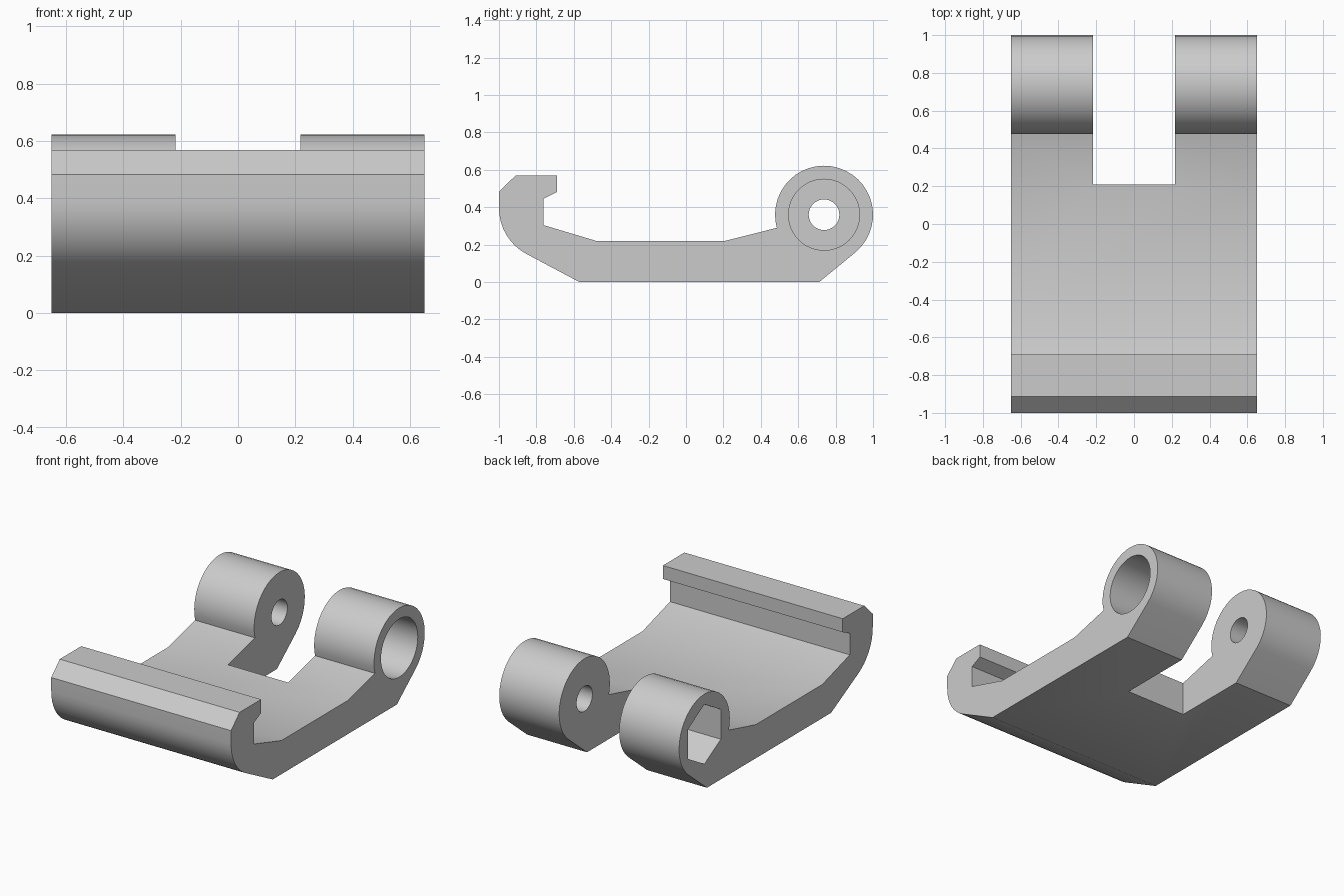
import bpy, bmesh
from math import sin, cos, pi, radians
from mathutils import Vector

default = bpy.data.objects.get("Cube")
if default:
    bpy.data.objects.remove(default, do_unlink=True)

HALF_WIDTH = 0.65
SLOT_HALF = 0.217
SLOT_START = 0.208
PIVOT = (0.738, 0.36)
PIVOT_RADIUS = 0.262
POCKET_DEPTH = 0.3

grey = bpy.data.materials.new("light grey")
grey.use_nodes = True
colour = (0.6, 0.6, 0.6, 1)
grey.diffuse_color = colour
grey.node_tree.nodes["Principled BSDF"].inputs["Base Color"].default_value = colour


def arc(centre, radius, start, end, steps):
    """Points on an arc in the side plane, angles in degrees."""
    angles = [radians(start + (end - start) * i / steps) for i in range(steps + 1)]
    return [(centre[0] + radius * cos(a), centre[1] + radius * sin(a)) for a in angles]


def extrude(name, profile, x0, x1):
    """Solid made by sweeping a side profile (y, z) from x0 to x1."""
    bm = bmesh.new()
    face = bm.faces.new([bm.verts.new((x0, y, z)) for y, z in profile])
    swept = bmesh.ops.extrude_face_region(bm, geom=[face])["geom"]
    moved = [v for v in swept if isinstance(v, bmesh.types.BMVert)]
    bmesh.ops.translate(bm, verts=moved, vec=Vector((x1 - x0, 0, 0)))
    bmesh.ops.recalc_face_normals(bm, faces=bm.faces)
    mesh = bpy.data.meshes.new(name)
    bm.to_mesh(mesh)
    bm.free()
    mesh.materials.append(grey)
    obj = bpy.data.objects.new(name, mesh)
    bpy.context.collection.objects.link(obj)
    return obj


def polygon(radius, sides, turn=0):
    return arc(PIVOT, radius, turn, turn + 360, sides)[:-1]


# Side profile: base, hinge barrel, ramp, tray, hook, rounded nose
profile = [(-0.57, 0), (0.712, 0)]
profile += arc(PIVOT, PIVOT_RADIUS, -50, 195.5, 28)
profile += [(SLOT_START, 0.22), (-0.48, 0.22), (-0.763, 0.305), (-0.763, 0.445),
            (-0.69, 0.481), (-0.69, 0.569), (-0.912, 0.569), (-1, 0.483)]
profile += arc((-0.723, 0.395), 0.277, 180, 242, 8)
body = extrude("hinged_clip_body", profile, -HALF_WIDTH, HALF_WIDTH)

# Cutters: slot between the arms, pin hole, round pocket, hexagonal pocket
slot = [(SLOT_START, -1), (2, -1), (2, 2), (SLOT_START, 2)]
cutters = [
    extrude("slot_cutter", slot, -SLOT_HALF, SLOT_HALF),
    extrude("pin_hole_cutter", polygon(0.082, 32), -1, 1),
    extrude("round_pocket_cutter", polygon(0.19, 48), HALF_WIDTH - POCKET_DEPTH, 1),
    extrude("hex_pocket_cutter", polygon(0.195, 6, 30), -1, POCKET_DEPTH - HALF_WIDTH),
]
bpy.ops.object.select_all(action='DESELECT')
bpy.context.view_layer.objects.active = body
body.select_set(True)
for cutter in cutters:
    cutter.hide_render = True
    mod = body.modifiers.new(cutter.name, 'BOOLEAN')
    mod.operation = 'DIFFERENCE'
    mod.solver = 'EXACT'
    mod.object = cutter
    bpy.ops.object.modifier_apply(modifier=mod.name)
    bpy.data.objects.remove(cutter, do_unlink=True)

bpy.ops.object.shade_smooth_by_angle(angle=radians(30))
